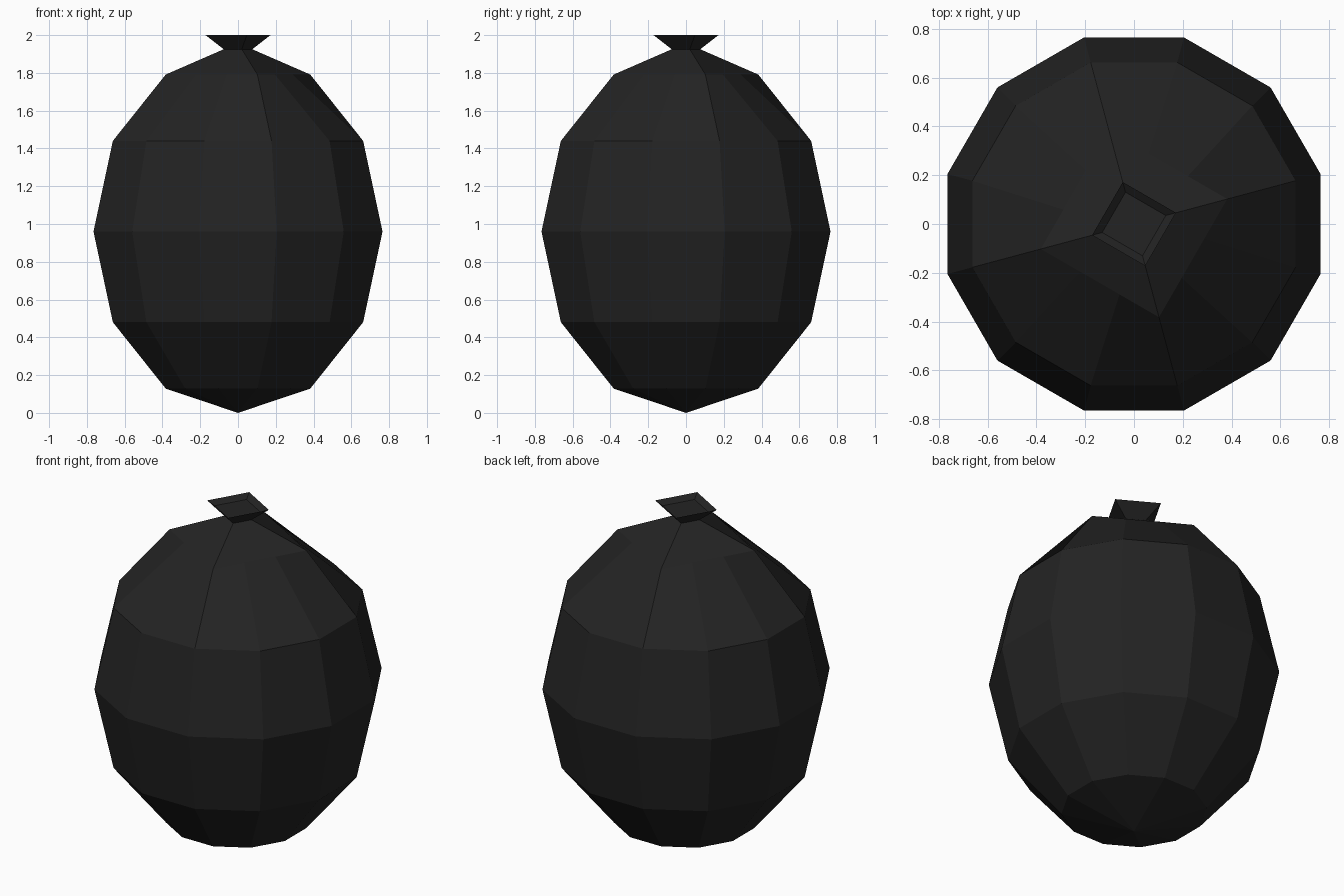
import bpy, bmesh, math
from mathutils import Vector

if "Cube" in bpy.data.objects:
    bpy.data.objects.remove(bpy.data.objects["Cube"])

R, H, SEG = 0.792, 0.96, 12

black = bpy.data.materials.new("black_plastic")
black.diffuse_color = (0.017, 0.017, 0.017, 1)
black.use_nodes = True
black.node_tree.nodes["Principled BSDF"].inputs["Base Color"].default_value = black.diffuse_color


def ring(bm, n, r, z):
    """Ring of n vertices, first one at 15 degrees."""
    return [bm.verts.new((r * math.cos(math.radians(15 + 360 * i / n)),
                          r * math.sin(math.radians(15 + 360 * i / n)), z)) for i in range(n)]


def bridge(bm, a, b):
    n = len(a)
    for i in range(n):
        j = (i + 1) % n
        bm.faces.new((a[i], a[j], b[j], b[i]))


def finish(bm, name):
    bm.normal_update()
    me = bpy.data.meshes.new(name)
    bm.to_mesh(me)
    bm.free()
    me.materials.append(black)
    ob = bpy.data.objects.new(name, me)
    bpy.context.collection.objects.link(ob)


# Bag body: squashed 12-sided sphere whose top ring is gathered into a square
bm = bmesh.new()
rings = [ring(bm, SEG, R * math.sin(math.radians(a)), H - H * math.cos(math.radians(a)))
         for a in (30, 60, 90, 120, 150)]
top = rings[-1]
for k in range(0, SEG, 3):
    p, q = top[k].co, top[(k + 3) % SEG].co
    for s in (1, 2):
        top[k + s].co = Vector(p).lerp(q, s / 3)
for a, b in zip(rings, rings[1:]):
    bridge(bm, a, b)
pole = bm.verts.new((0, 0, 0))
for i in range(SEG):
    bm.faces.new((pole, rings[0][(i + 1) % SEG], rings[0][i]))
# Sloping shoulders up to the square neck
neck = ring(bm, 4, 0.078, 1.925)
for k in range(4):
    edge = [top[(3 * k + s) % SEG] for s in range(4)]
    bm.faces.new(edge + [neck[(k + 1) % 4], neck[k]])
finish(bm, "bag_body")

# Flared tied end with a shallow dished top
bm = bmesh.new()
levels = [ring(bm, 4, r, z) for r, z in ((0.078, 1.925), (0.178, 2.0), (0.135, 1.975))]
for a, b in zip(levels, levels[1:]):
    bridge(bm, a, b)
bm.faces.new(levels[-1])
finish(bm, "bag_knot")
